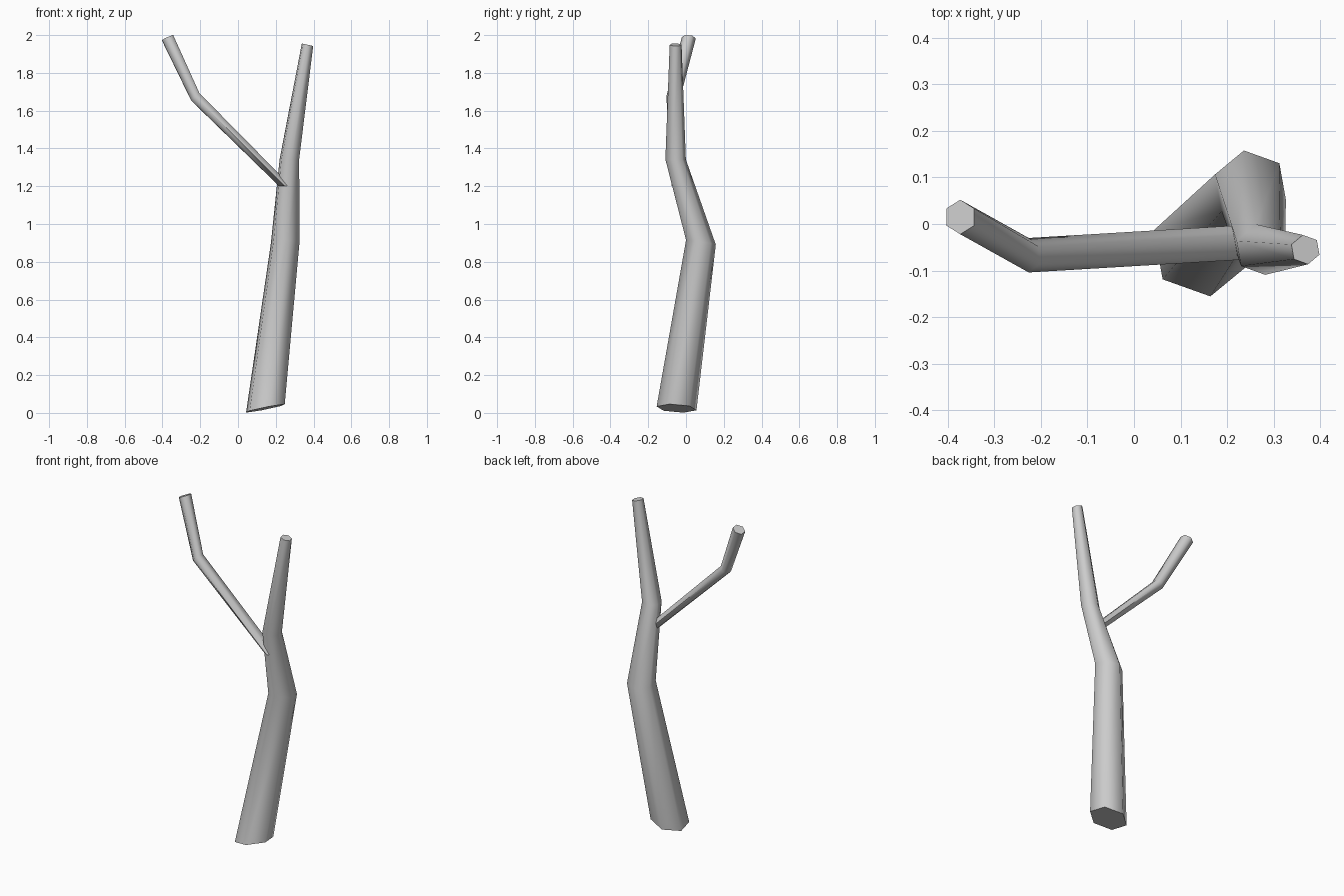
import bpy, bmesh, math

if "Cube" in bpy.data.objects:
    bpy.data.objects.remove(bpy.data.objects["Cube"])


def limb(name, rings, start_deg, sides=6):
    """Loft polygon rings: (x, y, z, radius x, radius y, slope dz/dx, slope dz/dy)."""
    bm = bmesh.new()
    loops = []
    for x, y, z, rx, ry, sx, sy in rings:
        loop = []
        for k in range(sides):
            a = math.radians(start_deg + 360 * k / sides)
            dx, dy = rx * math.cos(a), ry * math.sin(a)
            loop.append(bm.verts.new((x + dx, y + dy, z + sx * dx + sy * dy)))
        loops.append(loop)
    for lo, hi in zip(loops, loops[1:]):
        for k in range(sides):
            n = (k + 1) % sides
            bm.faces.new((lo[k], lo[n], hi[n], hi[k]))
    bm.faces.new(loops[0][::-1])
    bm.faces.new(loops[-1])
    bmesh.ops.recalc_face_normals(bm, faces=bm.faces)
    mesh = bpy.data.meshes.new(name)
    bm.to_mesh(mesh)
    bm.free()
    obj = bpy.data.objects.new(name, mesh)
    bpy.context.collection.objects.link(obj)
    # Smooth sides, crisp end caps
    bpy.ops.object.select_all(action='DESELECT')
    obj.select_set(True)
    bpy.context.view_layer.objects.active = obj
    bpy.ops.object.shade_smooth_by_angle(angle=math.radians(65))
    return obj


# Bent, tapering trunk
limb("trunk", [
    (0.145, -0.05, 0.024, 0.109, 0.107, 0.20, -0.06),
    (0.25, 0.079, 0.903, 0.081, 0.080, 0.03, -0.15),
    (0.272, -0.055, 1.342, 0.055, 0.055, 0.00, 0.00),
    (0.368, -0.055, 1.949, 0.032, 0.032, -0.22, 0.00),
], start_deg=-80)

# Side branch growing to the left, with a kink
limb("side_branch", [
    (0.25, -0.0385, 1.20, 0.037, 0.037, 0.00, 0.00),
    (-0.226, -0.067, 1.673, 0.025, 0.037, 0.88, -0.05),
    (-0.373, 0.015, 1.986, 0.034, 0.037, 0.45, -0.10),
], start_deg=90)
